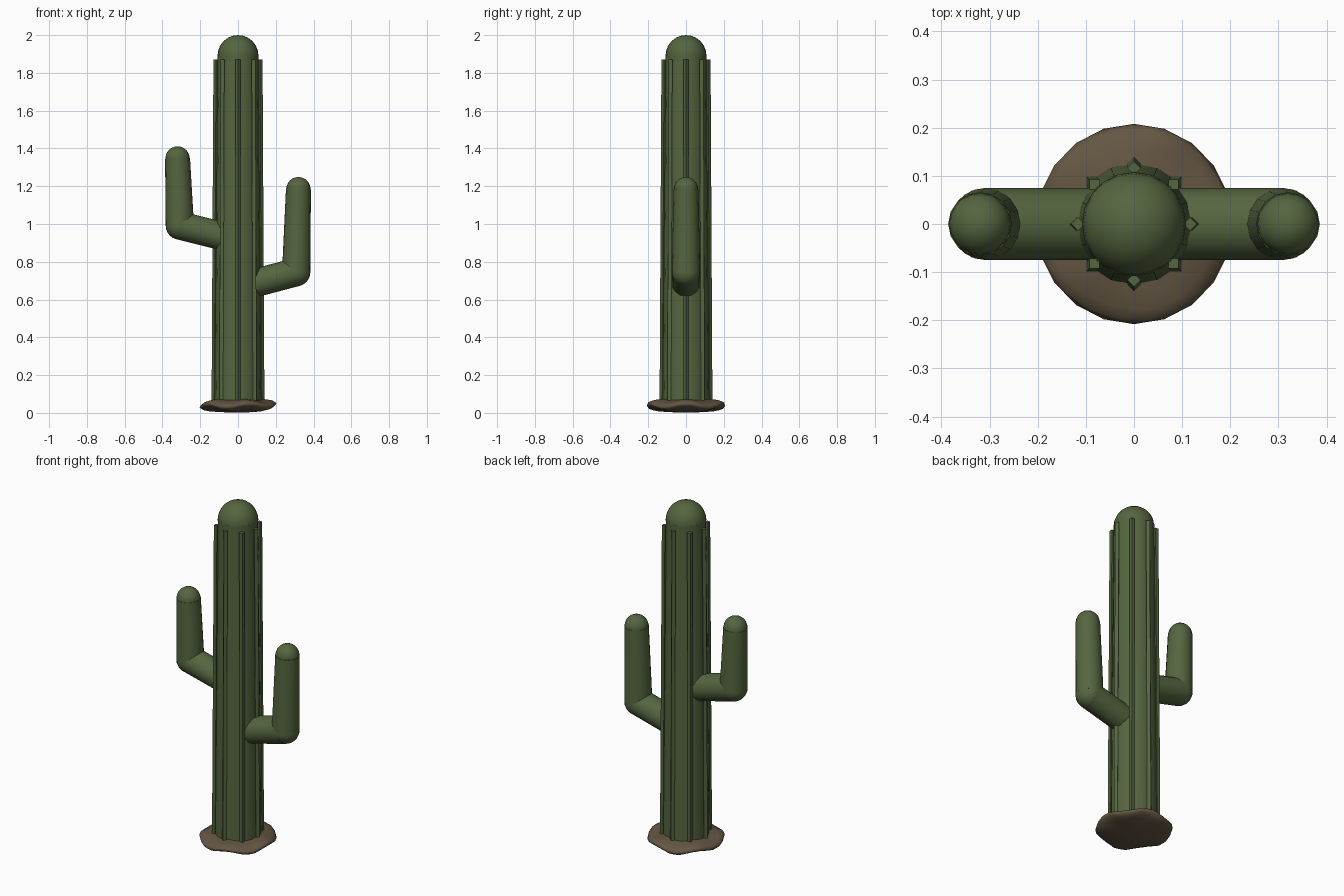
import bpy, math
from mathutils import Vector

if "Cube" in bpy.data.objects:
    bpy.data.objects.remove(bpy.data.objects["Cube"], do_unlink=True)


def material(name, rgb):
    mat = bpy.data.materials.new(name)
    mat.use_nodes = True
    color = (*rgb, 1)
    mat.diffuse_color = color
    bsdf = mat.node_tree.nodes["Principled BSDF"]
    bsdf.inputs["Base Color"].default_value = color
    bsdf.inputs["Roughness"].default_value = 0.9
    return mat


GREEN = material("cactus_green", (0.09, 0.13, 0.05))
BROWN = material("soil_brown", (0.125, 0.092, 0.055))


def finish(name, mat, smooth=True):
    obj = bpy.context.object
    obj.name = name
    obj.data.materials.append(mat)
    if smooth:
        bpy.ops.object.shade_smooth_by_angle(angle=math.radians(35))
    return obj


def limb(name, start, end, r1, r2, sides=16, smooth=True, spin=0):
    """Tapered cylinder between two points."""
    a, b = Vector(start), Vector(end)
    bpy.ops.mesh.primitive_cone_add(vertices=sides, radius1=r1, radius2=r2,
                                    depth=(b - a).length, location=(a + b) / 2)
    obj = finish(name, GREEN, smooth)
    obj.rotation_mode = 'QUATERNION'
    turn = Vector((0, 0, 1)).rotation_difference(b - a)
    obj.rotation_quaternion = turn @ Vector((0, 0, 1)).to_track_quat('Z', 'Y')
    if spin:
        for v in obj.data.vertices:
            x, y = v.co.x, v.co.y
            v.co.x = x * math.cos(spin) - y * math.sin(spin)
            v.co.y = x * math.sin(spin) + y * math.cos(spin)
    return obj


def ball(name, center, radius):
    bpy.ops.mesh.primitive_uv_sphere_add(segments=20, ring_count=12,
                                         radius=radius, location=center)
    return finish(name, GREEN)


# Trunk with a rounded top
limb("trunk", (0, 0, 0.03), (0, 0, 1.9), 0.126, 0.108)
ball("trunk_cap", (0, 0, 1.892), 0.108)

# Raised ribs around the trunk
for i in range(8):
    a = i * math.pi / 4
    c, s = math.cos(a), math.sin(a)
    limb(f"rib_{i + 1}", (0.126 * c, 0.126 * s, 0.04),
         (0.116 * c, 0.116 * s, 1.87), 0.014, 0.014, 4, False, a)

# Two bent arms: side, root height, elbow height, tip height
for label, side, root, elbow, tip in (("left", 1, 0.685, 0.745, 1.185),
                                      ("right", -1, 0.935, 0.992, 1.347)):
    joint = (side * 0.308, 0, elbow)
    end = (side * 0.32, 0, tip)
    limb(f"{label}_arm_lower", (side * 0.08, 0, root), joint, 0.075, 0.075)
    ball(f"{label}_arm_elbow", joint, 0.075)
    limb(f"{label}_arm_upper", joint, end, 0.075, 0.066)
    ball(f"{label}_arm_cap", end, 0.064)

# Uneven flattened soil mound
bpy.ops.mesh.primitive_ico_sphere_add(subdivisions=3, radius=1)
mound = finish("soil_mound", BROWN)
for v in mound.data.vertices:
    x, y, z = v.co
    r = math.hypot(x, y)
    wave = 0.011 * r * r * math.cos(5 * math.atan2(y, x))
    v.co = (x * 0.204, y * 0.208, 0.04 + z * 0.038 + wave)
